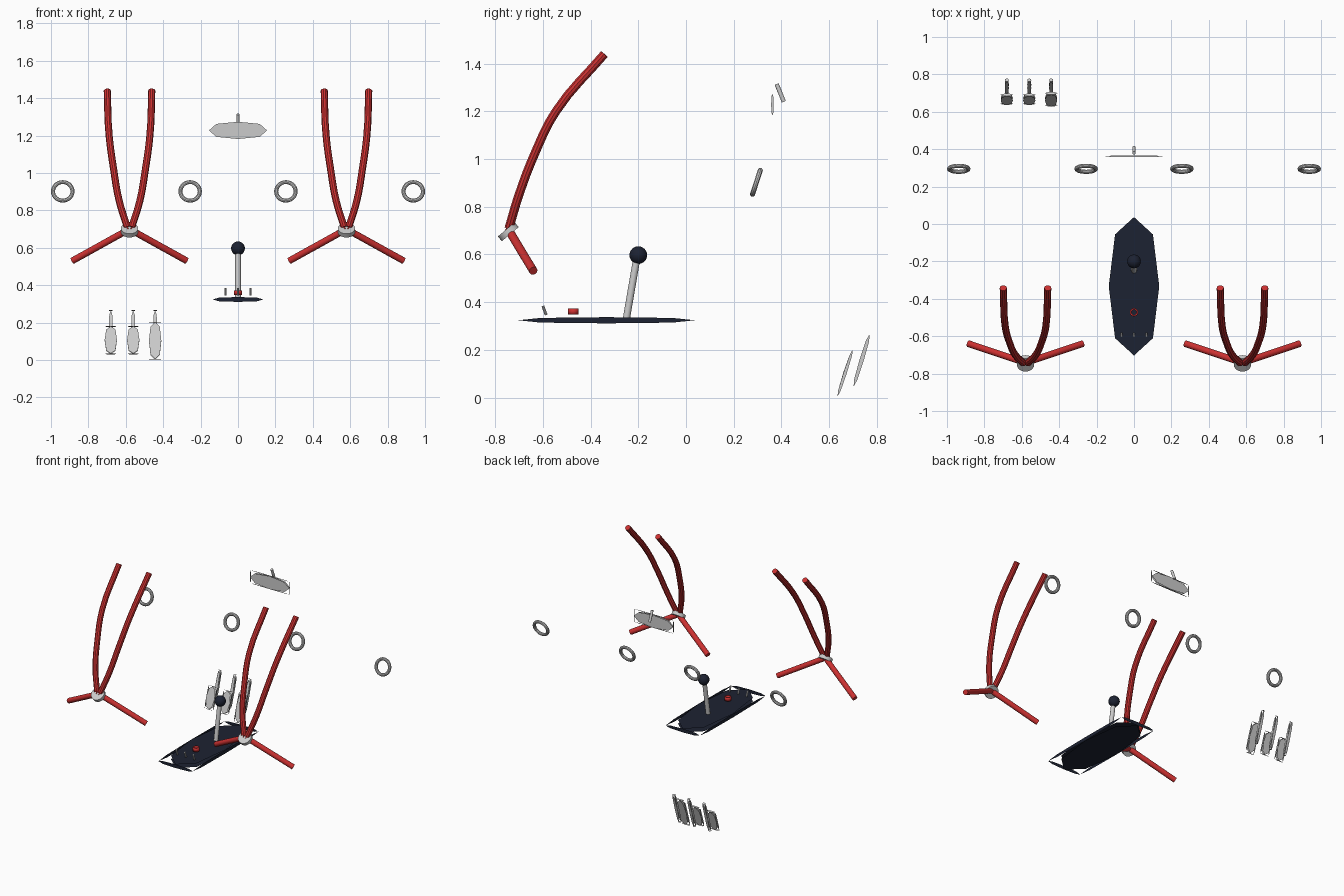
import bpy, bmesh
from math import radians
from mathutils import Vector

if "Cube" in bpy.data.objects:
    bpy.data.objects.remove(bpy.data.objects["Cube"])


def material(name, rgb):
    m = bpy.data.materials.new(name)
    m.diffuse_color = (*rgb, 1)
    m.use_nodes = True
    m.node_tree.nodes["Principled BSDF"].inputs["Base Color"].default_value = m.diffuse_color
    return m


RED = material("red", (0.6, 0.03, 0.03))
NAVY = material("navy", (0.012, 0.016, 0.032))


def finish(ob, name, mat=None, smooth=True):
    ob.name = name
    if mat:
        ob.data.materials.append(mat)
    if smooth:
        bpy.ops.object.select_all(action='DESELECT')
        ob.select_set(True)
        bpy.context.view_layer.objects.active = ob
        bpy.ops.object.shade_smooth_by_angle()
    return ob


def panel_box(name, loc, half, lean=0, mat=None):
    """Six loose octagonal panels, one on each side of a box."""
    bm = bmesh.new()
    outline = [(1, 0), (.75, .75), (0, 1), (-.75, .75), (-1, 0), (-.75, -.75), (0, -1), (.75, -.75)]
    for axis in range(3):
        for side in (-1, 1):
            vs = []
            for u, v in outline[::side]:
                co = [0, 0, 0]
                co[axis] = side * half[axis]
                co[(axis + 1) % 3] = u * half[(axis + 1) % 3]
                co[(axis + 2) % 3] = v * half[(axis + 2) % 3]
                vs.append(bm.verts.new(co))
            bm.faces.new(vs)
    me = bpy.data.meshes.new(name)
    bm.to_mesh(me)
    bm.free()
    ob = bpy.data.objects.new(name, me)
    bpy.context.collection.objects.link(ob)
    ob.location = loc
    ob.rotation_euler.x = -radians(lean)
    return finish(ob, name, mat, False)


def rod(name, a, b, r, mat=None, sides=16):
    a, b = Vector(a), Vector(b)
    bpy.ops.mesh.primitive_cylinder_add(vertices=sides, radius=r, depth=(b - a).length, location=(a + b) / 2)
    ob = bpy.context.object
    ob.rotation_euler = (b - a).to_track_quat('Z', 'Y').to_euler()
    return finish(ob, name, mat)


def tube(name, pts, r, mat):
    cu = bpy.data.curves.new(name, 'CURVE')
    cu.dimensions = '3D'
    cu.bevel_depth = r
    cu.bevel_resolution = 3
    cu.resolution_u = 4
    cu.use_fill_caps = True
    sp = cu.splines.new('BEZIER')
    sp.bezier_points.add(len(pts) - 1)
    for p, co in zip(sp.bezier_points, pts):
        p.co = co
        p.handle_left_type = p.handle_right_type = 'AUTO'
    ob = bpy.data.objects.new(name, cu)
    bpy.context.collection.objects.link(ob)
    bpy.ops.object.select_all(action='DESELECT')
    ob.select_set(True)
    bpy.context.view_layer.objects.active = ob
    bpy.ops.object.convert(target='MESH')
    return finish(bpy.context.object, name, mat)


# Harnesses: two shoulder straps, two lap straps and a round buckle per seat
shoulder = [(.119, -.342, 1.44), (.109, -.545, 1.2), (.085, -.635, 1.02), (.055, -.70, .85), (.012, -.742, .71)]
for cx in (-.58, .58):
    for s in (-1, 1):
        tube("shoulder_strap", [(cx + s * x, y, z) for x, y, z in shoulder], .019, RED)
        rod("lap_strap", (cx, -.742, .70), (cx + s * .305, -.64, .531), .018, RED)
    bpy.ops.mesh.primitive_cylinder_add(vertices=24, radius=.046, depth=.026, location=(cx, -.745, .695),
                                        rotation=(radians(40), 0, 0))
    finish(bpy.context.object, "harness_buckle")

# Vent rings
for x in (-.937, -.256, .256, .937):
    bpy.ops.mesh.primitive_torus_add(major_radius=.052, minor_radius=.011, major_segments=28, minor_segments=10,
                                     location=(x, .295, .902), rotation=(radians(72), 0, 0))
    finish(bpy.context.object, "vent_ring")

# Rear-view mirror and its stem
panel_box("mirror", (0, .362, 1.228), (.155, .005, .046))
rod("mirror_stem", (0, .41, 1.24), (0, .38, 1.314), .009)

# Pedals: pads and arms
for x, half, z in ((-.68, .077, .106), (-.56, .077, .106), (-.443, .104, .103)):
    panel_box("pedal_pad", (x, .667, z), (.033, .007, half), 18)
    panel_box("pedal_arm", (x, .736, .156), (.011, .009, .114), 17)

# Centre console with gear lever
panel_box("console", (0, -.333, .324), (.135, .37, .013), 0, NAVY)
rod("gear_lever", (0, -.25, .33), (0, -.207, .58), .015)
bpy.ops.mesh.primitive_uv_sphere_add(segments=20, ring_count=12, radius=.037, location=(0, -.2, .597))
finish(bpy.context.object, "gear_knob", NAVY)

# Red button guard: a short pipe
bpy.ops.mesh.primitive_cylinder_add(vertices=20, radius=.022, depth=.025, end_fill_type='NOTHING',
                                    location=(0, -.472, .36))
guard = bpy.context.object
wall = guard.modifiers.new("wall", 'SOLIDIFY')
wall.thickness = .008
finish(guard, "button_guard", RED)

# Toggle switches
for x in (-.067, 0, .067):
    rod("toggle_switch", (x, -.586, .346), (x, -.6, .384), .006, None, 10)
